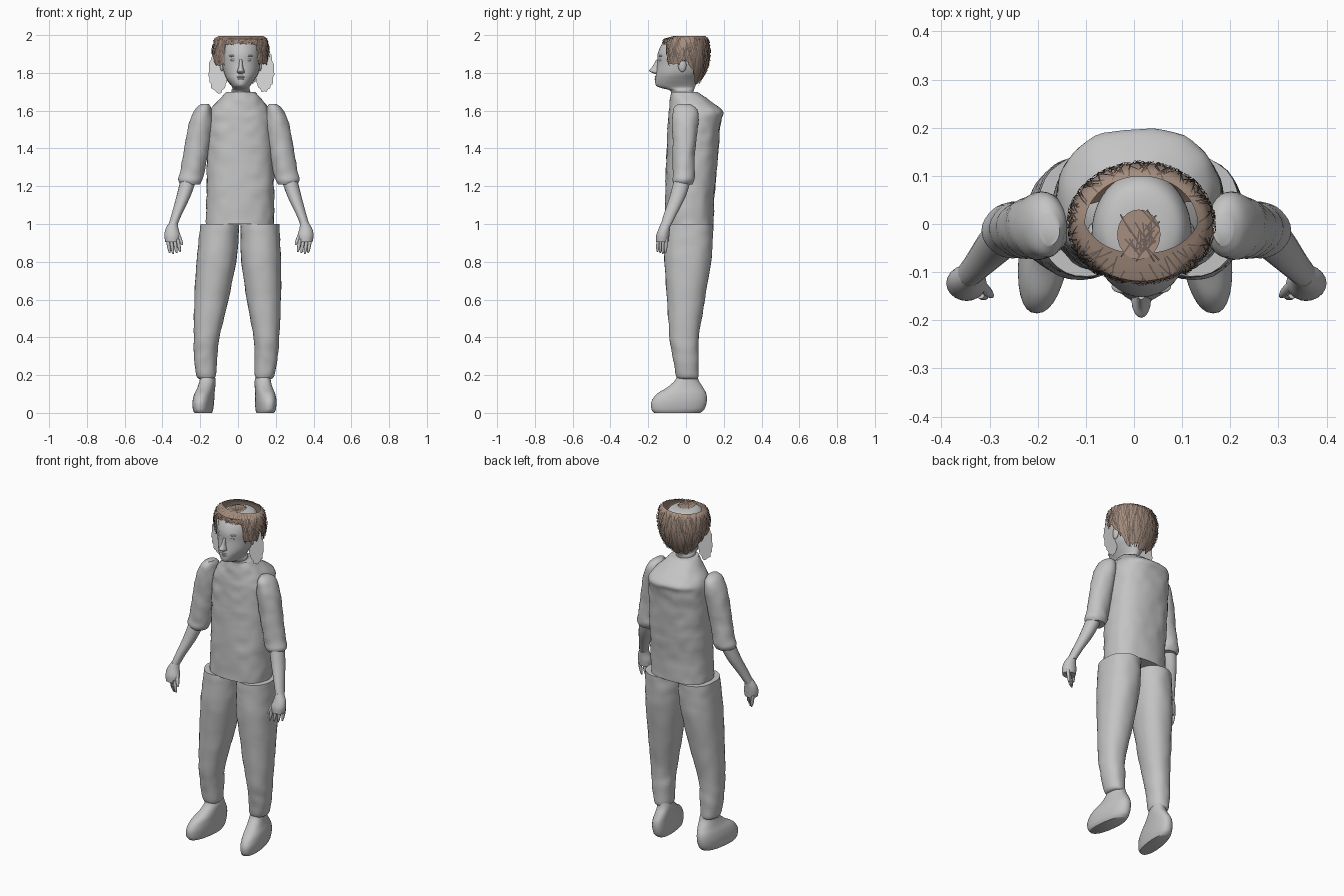
import bpy, bmesh, math, random
from mathutils import Vector, noise

random.seed(4)
if "Cube" in bpy.data.objects:
    bpy.data.objects.remove(bpy.data.objects["Cube"], do_unlink=True)


def material(name, color):
    mat = bpy.data.materials.new(name)
    mat.use_nodes = True
    mat.diffuse_color = (*color, 1)
    mat.node_tree.nodes["Principled BSDF"].inputs["Base Color"].default_value = (*color, 1)
    return mat


grey = material("plain_grey", (0.55, 0.55, 0.55))
pale = material("pale_grey", (0.74, 0.74, 0.74))
brown = material("hair_brown", (0.38, 0.27, 0.21))
dark = material("strand_brown", (0.16, 0.12, 0.1))


def finish(name, bm, mat, smooth=True, recalc=True):
    if recalc:
        bmesh.ops.recalc_face_normals(bm, faces=bm.faces)
    mesh = bpy.data.meshes.new(name)
    bm.to_mesh(mesh)
    bm.free()
    mesh.materials.append(mat)
    obj = bpy.data.objects.new(name, mesh)
    bpy.context.collection.objects.link(obj)
    if smooth:
        bpy.ops.object.select_all(action="DESELECT")
        obj.select_set(True)
        bpy.context.view_layer.objects.active = obj
        bpy.ops.object.shade_smooth_by_angle(angle=math.radians(50))
    return obj


def spline(rows, steps):
    """Catmull-Rom rows between the given cross-sections."""
    out = []
    for i in range(len(rows) - 1):
        quad = [rows[max(i - 1, 0)], rows[i], rows[i + 1], rows[min(i + 2, len(rows) - 1)]]
        for s in range(steps):
            t = s / steps
            out.append([b + t * (c - a + t * (2 * a - 5 * b + 4 * c - d + t * (3 * (b - c) + d - a))) / 2
                        for a, b, c, d in zip(*quad)])
    return out + [rows[-1]]


def loft(name, rows, sides=32, steps=5, power=2.0, rough=0.0, place=None):
    """Skin horizontal cross-sections given as height, x range, y range."""
    bm = bmesh.new()
    rings = []
    for z, x0, x1, y0, y1 in spline(rows, steps):
        ring = []
        for k in range(sides):
            a = math.tau * k / sides
            c, s = math.cos(a), math.sin(a)
            x = math.copysign(abs(c) ** (2 / power), c)
            y = math.copysign(abs(s) ** (2 / power), s)
            p = Vector(((x0 + x1) / 2 + x * (x1 - x0) / 2, (y0 + y1) / 2 + y * (y1 - y0) / 2, z))
            p += Vector((c, s, 0)) * noise.noise(p * 20) * rough
            ring.append(bm.verts.new(place(p) if place else p))
        rings.append(ring)
    for low, high in zip(rings, rings[1:]):
        for k in range(sides):
            j = (k + 1) % sides
            bm.faces.new((low[k], low[j], high[j], high[k]))
    bm.faces.new(rings[0])
    bm.faces.new(rings[-1])
    return finish(name, bm, grey)


def ellipsoid(name, center, radii):
    bm = bmesh.new()
    bmesh.ops.create_uvsphere(bm, u_segments=16, v_segments=10, radius=1)
    bmesh.ops.scale(bm, vec=radii, verts=bm.verts)
    bmesh.ops.translate(bm, vec=center, verts=bm.verts)
    return finish(name, bm, grey)


# Shirt body
loft("shirt", [(1.0, -.17, .19, -.11, .145), (1.15, -.166, .19, -.11, .15), (1.3, -.165, .19, -.105, .165),
               (1.45, -.165, .185, -.1, .175), (1.55, -.162, .182, -.095, .187), (1.6, -.15, .17, -.09, .195),
               (1.65, -.105, .135, -.085, .13), (1.7, -.06, .09, -.08, .06)], 48, 6, 2.4, .006)

# Trousers and feet, the left pair a mirrored and slightly shifted copy
leg = [(.18, -.205, -.13, -.045, .055), (.2, -.222, -.118, -.055, .066), (.3, -.232, -.11, -.07, .068),
       (.4, -.235, -.098, -.087, .068), (.6, -.23, -.05, -.1, .1), (.8, -.22, -.01, -.115, .133),
       (.92, -.208, .002, -.113, .142), (1.0, -.2, .006, -.11, .145)]
foot = [(0, -.222, -.135, -.17, .075), (.02, -.23, -.13, -.183, .098), (.06, -.232, -.126, -.183, .11),
        (.1, -.225, -.125, -.155, .108), (.135, -.212, -.122, -.1, .09), (.17, -.203, -.12, -.06, .068),
        (.2, -.2, -.125, -.045, .06)]
arm_sides = {"right": lambda p: p, "left": lambda p: Vector((.01 - p.x, p.y, p.z))}
leg_sides = {"right": lambda p: p, "left": lambda p: Vector((.06 * p.z - .04 - p.x, p.y, p.z))}
for side, place in leg_sides.items():
    loft(side + "_trouser_leg", leg, power=2.2, rough=.004, place=place)
    loft(side + "_foot", foot, power=2.3, place=lambda p: place(Vector((p.x + .12 * p.y, p.y, p.z))))

# Sleeves, forearms and hands
sleeve = [(1.635, -.195, -.155, -.045, .025), (1.605, -.23, -.14, -.068, .06), (1.53, -.26, -.135, -.074, .065),
          (1.4, -.285, -.155, -.07, .05), (1.28, -.305, -.178, -.07, .046), (1.235, -.315, -.188, -.07, .046),
          (1.21, -.302, -.2, -.06, .035)]
forearm = [(1.25, -.3, -.215, -.06, .03), (1.15, -.325, -.25, -.085, 0), (1.05, -.352, -.298, -.118, -.05),
           (.99, -.37, -.322, -.135, -.08)]
palm = [(1.01, -.362, -.32, -.13, -.08), (.975, -.383, -.315, -.145, -.085), (.94, -.39, -.306, -.158, -.088),
        (.905, -.385, -.31, -.16, -.092)]


def finger(name, top, tip, radius, place):
    rows = []
    for t, grow in ((0, .9), (.4, 1), (.8, .8), (1, .35)):
        p = Vector(top).lerp(Vector(tip), t)
        r = radius * grow
        rows.append((p.z, p.x - r, p.x + r, p.y - r, p.y + r))
    loft(name, rows, sides=10, steps=2, place=place)


for side, place in arm_sides.items():
    loft(side + "_sleeve", sleeve, rough=.005, place=place)
    loft(side + "_forearm", forearm, sides=20, place=place)
    loft(side + "_palm", palm, sides=20, place=place)
    for i in range(4):
        x, y = -.373 + .018 * i, -.105 - .014 * i
        finger(f"{side}_finger_{i + 1}", (x, y, .92), (x + .012, y - .004, .84 + .006 * abs(i - 1)), .0095, place)
    finger(side + "_thumb", (-.325, -.12, .965), (-.295, -.15, .89), .011, place)

# Head and neck
loft("head", [(1.62, -.035, .065, -.07, .03), (1.7, -.035, .065, -.08, .04), (1.718, -.03, .06, -.125, .045),
              (1.732, -.035, .065, -.158, .05), (1.765, -.058, .088, -.163, .06), (1.8, -.073, .108, -.158, .08),
              (1.85, -.085, .117, -.152, .1), (1.9, -.088, .12, -.15, .108), (1.945, -.085, .115, -.132, .103),
              (1.975, -.07, .1, -.105, .085), (1.988, -.045, .075, -.075, .055), (1.992, -.01, .04, -.03, .01)], 40)
loft("nose", [(1.795, .003, .027, -.165, -.13), (1.803, -.005, .035, -.185, -.13), (1.814, -.003, .033, -.195, -.13),
              (1.835, .004, .026, -.177, -.13), (1.87, .007, .023, -.157, -.13)], sides=16)
for side, s in (("right", -1), ("left", 1)):
    ellipsoid(side + "_eye", (.015 + s * .037, -.132, 1.868), (.017, .013, .008))
    ellipsoid(side + "_brow", (.015 + s * .038, -.13, 1.89), (.024, .014, .006))
    ellipsoid(side + "_ear", (.015 + s * .1, -.02, 1.84), (.012, .022, .035))
ellipsoid("upper_lip", (.015, -.153, 1.779), (.025, .013, .005))
ellipsoid("lower_lip", (.015, -.153, 1.768), (.02, .014, .006))


# Hair cap, open around the crown
def hair_bottom(angle):
    s = math.sin(angle)
    if s < -.8:
        return 1.95
    if s < -.25:
        return 1.845
    return 1.865 if s < .05 else 1.86 - .11 * min(1, s * 1.5)


def hair_point(angle, v, lift=1.0):
    front = max(0, -math.sin(angle))
    inner = .78 - .3 * front
    if v < .25:
        frac, z = inner + (.93 - inner) * v * 4, 1.996 - .06 * v
    else:
        z = 1.981 + (hair_bottom(angle) - 1.981) * (v - .25) / .75
        frac = .93 + .07 * min(1, (1.981 - z) / .05) - .4 * max(0, (1.9 - z) / .15) ** 2
    return Vector((.015 + .15 * frac * lift * math.cos(angle), .127 * frac * lift * math.sin(angle), z))


bm = bmesh.new()
around, down = 64, 10
grid = [[bm.verts.new(hair_point(math.tau * k / around, v / down + (random.uniform(-.06, .06) if v == down else 0)))
         for k in range(around)] for v in range(down + 1)]
for upper, lower in zip(grid, grid[1:]):
    for k in range(around):
        j = (k + 1) % around
        bm.faces.new((upper[j], upper[k], lower[k], lower[j]))
finish("hair_cap", bm, brown, recalc=False)


# Loose strands laid over the cap
def ribbon(bm, points, side):
    pairs = [(bm.verts.new(p - side), bm.verts.new(p + side)) for p in points]
    for (a, b), (c, d) in zip(pairs, pairs[1:]):
        bm.faces.new((a, b, d, c))


bm = bmesh.new()
for i in range(330):
    angle, slant = random.uniform(0, math.tau), random.uniform(-.3, .3)
    start, length = random.uniform(0, .7), random.uniform(.25, .5)
    lift = random.uniform(1.01, 1.04)
    points = [hair_point(angle + slant * t / 4, min(1.03, start + length * t / 4), lift) for t in range(5)]
    ribbon(bm, points, Vector((-math.sin(angle), math.cos(angle), 0)) * .0016)
finish("hair_strands", bm, dark, smooth=False, recalc=False)

# Crown tuft with crossing strands
bm = bmesh.new()
bmesh.ops.create_circle(bm, cap_ends=True, segments=24, radius=1)
bmesh.ops.scale(bm, vec=(.045, .052, 1), verts=bm.verts)
bmesh.ops.translate(bm, vec=(.01, -.022, 1.996), verts=bm.verts)
finish("crown_tuft", bm, brown, smooth=False)
bm = bmesh.new()
for i in range(26):
    a = random.choice((.9, 1.57, 2.2)) + random.uniform(-.2, .2)
    mid = Vector((random.uniform(-.02, .04), random.uniform(-.06, .015), 1.998))
    along = Vector((math.cos(a), math.sin(a), 0)) * .022
    ribbon(bm, (mid - along, mid + along), Vector((-along.y, along.x, 0)) * .07)
finish("crown_strands", bm, dark, smooth=False)

# Flat wispy side locks
for side, x, z in (("right", -.105, 1.805), ("left", .14, 1.81)):
    bm = bmesh.new()
    outline = []
    for k in range(40):
        a, r = math.tau * k / 40, random.uniform(.9, 1.04)
        outline.append(bm.verts.new((x + .052 * r * math.cos(a), -.03, z + .115 * r * math.sin(a))))
    bm.faces.new(outline)
    finish(side + "_side_lock", bm, pale, smooth=False, recalc=False)
